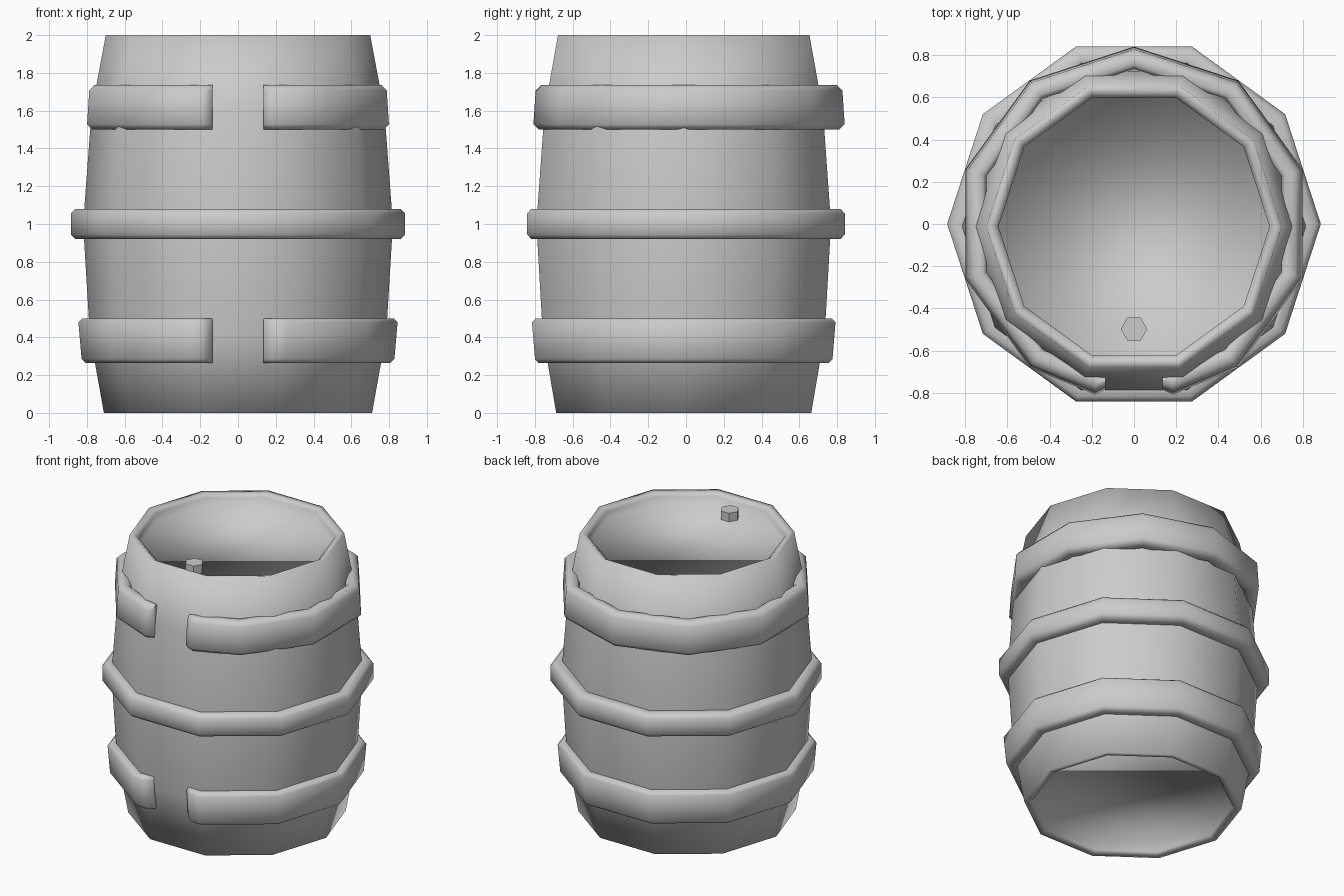
import bpy, bmesh, math

if "Cube" in bpy.data.objects:
    bpy.data.objects.remove(bpy.data.objects["Cube"])

STEP = math.radians(36)


def loft(name, loops, closed_path=False, angle=70):
    """Skin a list of equal-length closed point loops into one mesh object."""
    bm = bmesh.new()
    rows = [[bm.verts.new(p) for p in loop] for loop in loops]
    n = len(rows[0])
    for i in range(len(rows) if closed_path else len(rows) - 1):
        a, b = rows[i], rows[(i + 1) % len(rows)]
        for j in range(n):
            k = (j + 1) % n
            bm.faces.new((a[j], a[k], b[k], b[j]))
    if not closed_path:
        bm.faces.new(rows[0])
        bm.faces.new(rows[-1])
    bmesh.ops.recalc_face_normals(bm, faces=bm.faces)
    me = bpy.data.meshes.new(name)
    bm.to_mesh(me)
    bm.free()
    ob = bpy.data.objects.new(name, me)
    bpy.context.collection.objects.link(ob)
    bpy.context.view_layer.objects.active = ob
    ob.select_set(True)
    bpy.ops.object.shade_smooth_by_angle(angle=math.radians(angle))
    ob.select_set(False)
    return ob


def section(r_in, r0, r1, z0, z1, b, inset=0.0):
    """Bevelled hoop cross-section as (radius, z): r0 outer at bottom, r1 at top."""
    r0, r1, c = r0 - inset, r1 - inset, min(b, 0.02)
    return [(r_in + c, z0), (r0 - b, z0), (r0, z0 + b), (r1, z1 - b),
            (r1 - b, z1), (r_in + c, z1), (r_in, z1 - c), (r_in, z0 + c)]


def at_angle(sec, a):
    return [(r * math.cos(a), r * math.sin(a), z) for r, z in sec]


def polygon(r, z, sides, y=0.0):
    t = 2 * math.pi / sides
    return [(r * math.cos(i * t), r * math.sin(i * t) + y, z) for i in range(sides)]


def split_hoop(name, dims, corner_front, y):
    """Ten-sided hoop with a gap at the front and chamfered ends."""
    t = math.radians(18)

    def end(x, inset, push):
        out = []
        for r, z in section(*dims, inset=inset):
            yy = -r + abs(x) * math.tan(t) if corner_front else -r * math.cos(t)
            out.append((x, yy - push, z))
        return out

    first, count = (-54, 9) if corner_front else (-72, 10)
    push = 0.028 if corner_front else 0.0
    full = section(*dims)
    loops = [end(0.135, 0.04, push), end(0.185, 0, push)]
    loops += [at_angle(full, math.radians(first) + i * STEP) for i in range(count)]
    loops += [end(-0.185, 0, push), end(-0.135, 0.04, push)]
    ob = loft(name, loops)
    ob.location.y = y


# Barrel body: rounded rims and recessed lids at both ends
profile = [(0.655, 0.08), (0.655, 0.015), (0.675, 0.0), (0.71, 0.0), (0.785, 0.42),
           (0.82, 1.0), (0.775, 1.60), (0.70, 2.0), (0.665, 1.995), (0.642, 1.975),
           (0.642, 1.92)]
body = loft("barrel_body", [polygon(r, z, 10) for r, z in profile], angle=95)
body.location.y = -0.012

# Middle hoop, a full ring
mid = section(0.77, 0.885, 0.885, 0.92, 1.08, 0.025)
loft("middle_hoop", [at_angle(mid, i * STEP) for i in range(10)], closed_path=True)

# Upper and lower hoops, open at the front
split_hoop("upper_hoop", (0.735, 0.84, 0.828, 1.50, 1.735, 0.028), True, 0)
split_hoop("lower_hoop", (0.73, 0.828, 0.845, 0.265, 0.50, 0.02), False, -0.012)

# Small six-sided plug on the lid
loft("lid_plug", [polygon(0.063, z, 6, -0.498) for z in (1.90, 1.982)], angle=30)
